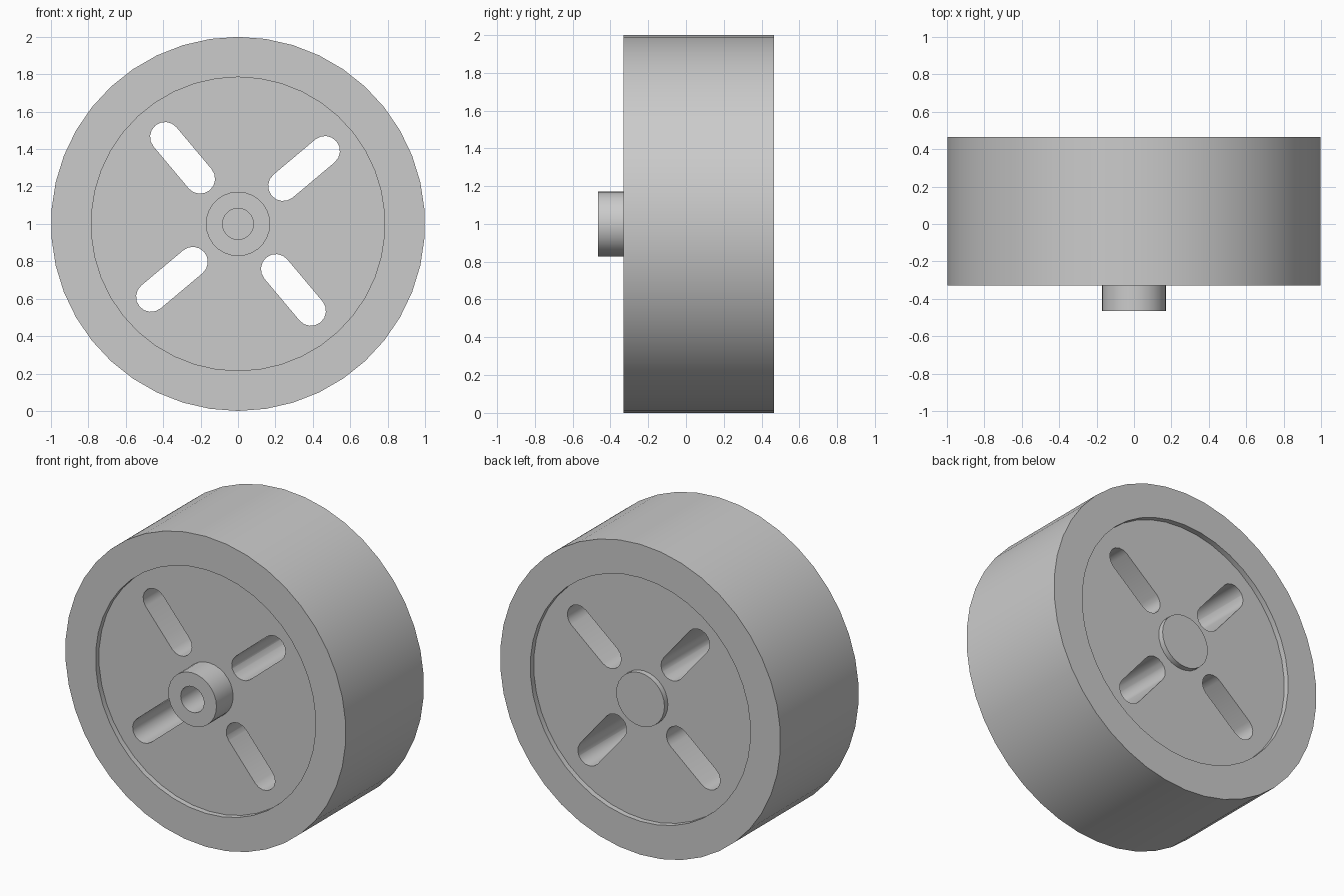
import bpy, bmesh
from math import sin, cos, pi, radians
from mathutils import Vector

cube = bpy.data.objects.get("Cube")
if cube:
    bpy.data.objects.remove(cube, do_unlink=True)

CENTRE_Z = 1.0
FRONT, BACK = -0.33, 0.465     # rim faces
RECESS = 0.035                 # web sits below the rim faces
RIM_INNER = 0.785

grey = bpy.data.materials.new("plain grey")
grey.use_nodes = True
colour = (0.6, 0.6, 0.6, 1)
grey.diffuse_color = colour
grey.node_tree.nodes["Principled BSDF"].inputs["Base Color"].default_value = colour


def make_object(name, bm):
    bmesh.ops.recalc_face_normals(bm, faces=bm.faces)
    mesh = bpy.data.meshes.new(name)
    bm.to_mesh(mesh)
    bm.free()
    mesh.materials.append(grey)
    obj = bpy.data.objects.new(name, mesh)
    obj.location.z = CENTRE_Z
    bpy.context.collection.objects.link(obj)
    return obj


def select(obj):
    bpy.ops.object.select_all(action='DESELECT')
    obj.select_set(True)
    bpy.context.view_layer.objects.active = obj


def lathe(name, profile, steps):
    """Revolve (radius, y) points about the axle."""
    bm = bmesh.new()
    verts = [bm.verts.new((0, y, r)) for r, y in profile]
    edges = [bm.edges.new(pair) for pair in zip(verts, verts[1:])]
    bmesh.ops.spin(bm, geom=verts + edges, cent=(0, 0, 0), axis=(0, 1, 0),
                   angle=2 * pi, steps=steps, use_merge=False)
    bmesh.ops.remove_doubles(bm, verts=bm.verts, dist=1e-4)
    return make_object(name, bm)


def slot_cutter(angle, inner=0.315, outer=0.607, radius=0.08, steps=8):
    """Round-ended radial slot running right through the wheel."""
    out = Vector((cos(angle), 0, sin(angle)))
    side = Vector((-sin(angle), 0, cos(angle)))
    bm = bmesh.new()
    outline = []
    for reach, start in ((outer, -pi / 2), (inner, pi / 2)):
        for i in range(steps + 1):
            a = start + pi * i / steps
            p = out * (reach + radius * cos(a)) + side * radius * sin(a)
            outline.append(bm.verts.new(p + Vector((0, -1, 0))))
    face = bm.faces.new(outline)
    new = bmesh.ops.extrude_face_region(bm, geom=[face])["geom"]
    bmesh.ops.translate(bm, vec=(0, 2, 0),
                        verts=[v for v in new if isinstance(v, bmesh.types.BMVert)])
    cutter = make_object("slot_cutter", bm)
    cutter.hide_render = True
    return cutter


# Wheel body: wide rim and recessed web in one solid
wheel = lathe("wheel_body", [
    (0, FRONT + RECESS), (RIM_INNER, FRONT + RECESS), (RIM_INNER, FRONT),
    (1, FRONT), (1, BACK), (RIM_INNER, BACK),
    (RIM_INNER, BACK - RECESS), (0, BACK - RECESS)], 42)

# Four slots through the web
for k in range(4):
    cutter = slot_cutter(radians(40 + 90 * k))
    select(wheel)
    cut = wheel.modifiers.new("slot", 'BOOLEAN')
    cut.operation = 'DIFFERENCE'
    cut.solver = 'EXACT'
    cut.object = cutter
    bpy.ops.object.modifier_apply(modifier=cut.name)
    bpy.data.objects.remove(cutter, do_unlink=True)

# Hub: bored at the front, capped flush with the rim at the back
hub = lathe("hub", [
    (0, 0.1), (0.083, 0.1), (0.083, -0.465), (0.172, -0.465),
    (0.172, BACK), (0, BACK)], 28)

# Open the web where the bore passes
core = lathe("bore_cutter", [(0, -1), (0.15, -1), (0.15, 1), (0, 1)], 28)
core.hide_render = True
select(wheel)
cut = wheel.modifiers.new("bore", 'BOOLEAN')
cut.operation = 'DIFFERENCE'
cut.solver = 'EXACT'
cut.object = core
bpy.ops.object.modifier_apply(modifier=cut.name)
bpy.data.objects.remove(core, do_unlink=True)

for obj in (wheel, hub):
    select(obj)
    bpy.ops.object.shade_smooth_by_angle(angle=radians(30))
